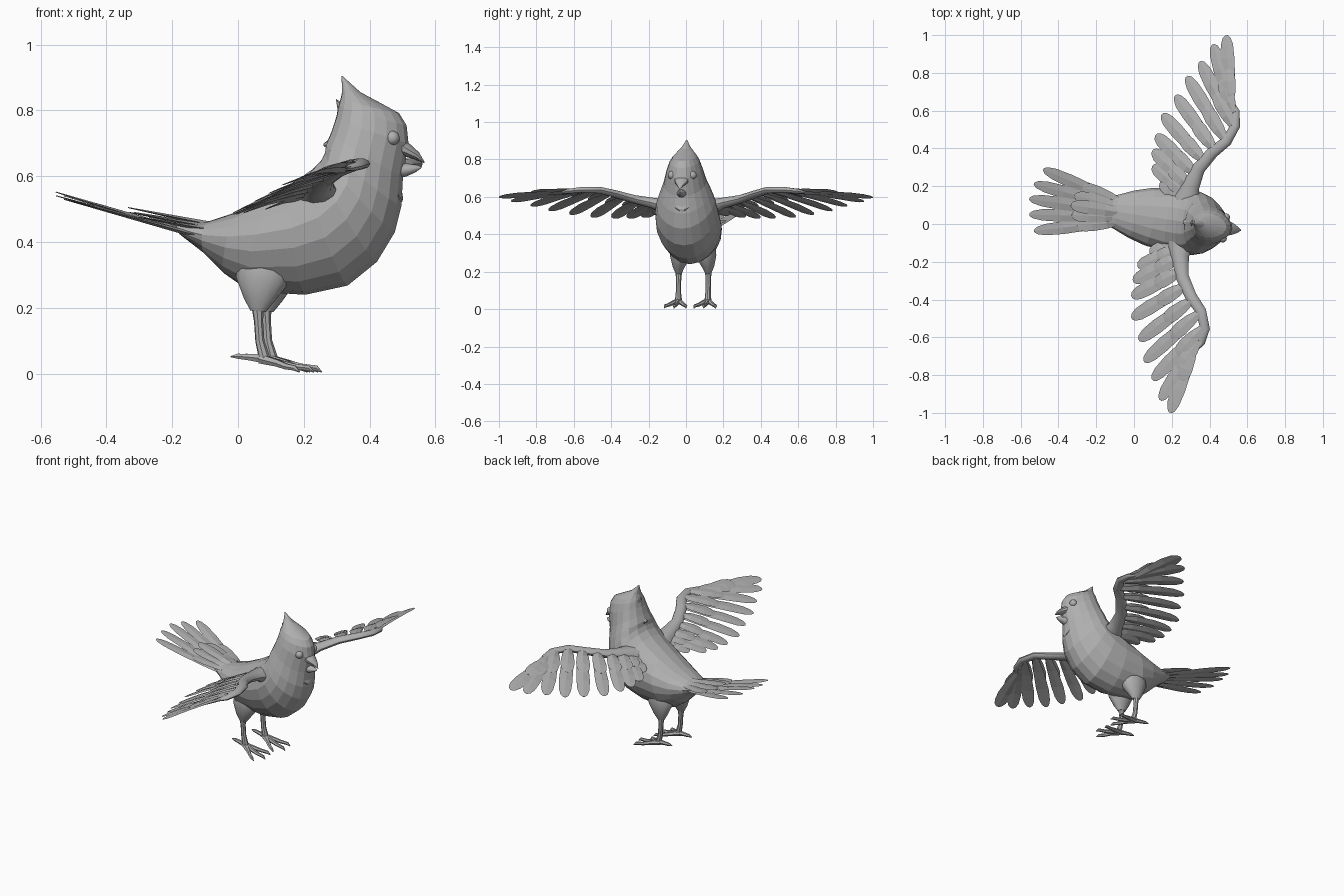
import bpy, bmesh, math
from mathutils import Vector, Matrix

cube = bpy.data.objects.get("Cube")
if cube:
    bpy.data.objects.remove(cube)

grey = bpy.data.materials.new("plain_grey")
grey.use_nodes = True
GREY = (0.43, 0.43, 0.43, 1)
grey.diffuse_color = GREY
grey.node_tree.nodes["Principled BSDF"].inputs["Base Color"].default_value = GREY

# the bird is built along +x, then turned a little about z
TURN = Matrix.Translation((0.007, 0.05, 0)) @ Matrix.Rotation(math.radians(-8.5), 4, "Z")


def make(name, lofts, smooth=None):
    """One object from a list of lofts, each a list of equal-sized rings."""
    bm = bmesh.new()
    for rings in lofts:
        rows = [[bm.verts.new(TURN @ Vector(p)) for p in ring] for ring in rings]
        n = len(rows[0])
        for a, b in zip(rows, rows[1:]):
            for i in range(n):
                j = (i + 1) % n
                bm.faces.new((a[i], a[j], b[j], b[i]))
        bm.faces.new(rows[0][::-1])
        bm.faces.new(rows[-1])
    bmesh.ops.recalc_face_normals(bm, faces=bm.faces)
    mesh = bpy.data.meshes.new(name)
    bm.to_mesh(mesh)
    bm.free()
    mesh.materials.append(grey)
    ob = bpy.data.objects.new(name, mesh)
    bpy.context.collection.objects.link(ob)
    if smooth:
        bpy.ops.object.select_all(action="DESELECT")
        ob.select_set(True)
        bpy.context.view_layer.objects.active = ob
        bpy.ops.object.shade_smooth_by_angle(angle=math.radians(smooth))


def slices(sections, n=16, pinch=0.0):
    """Egg-shaped rings; each section is top x, top z, bottom x, bottom z, half width."""
    rings = []
    for tx, tz, bx, bz, w in sections:
        ring = []
        for i in range(n):
            a = 2 * math.pi * i / n
            c = (1 + math.cos(a)) / 2
            y = w * math.sin(a) * (1 + pinch * (c - .5))
            ring.append((bx + (tx - bx) * c, y, bz + (tz - bz) * c))
        rings.append(ring)
    return rings


def tube(points, radii, n=8, flat=1.0):
    """Tapered tube along a path, with an optional second-axis scale."""
    pts = [Vector(p) for p in points]
    rings = []
    for i, p in enumerate(pts):
        d = (pts[min(i + 1, len(pts) - 1)] - pts[max(i - 1, 0)]).normalized()
        ref = Vector((1, 0, 0)) if abs(d.z) > 0.7 else Vector((0, 0, 1))
        side = d.cross(ref).normalized()
        up = side.cross(d)
        rings.append([p + radii[i] * (side * math.cos(2 * math.pi * k / n)
                      + up * flat * math.sin(2 * math.pi * k / n)) for k in range(n)])
    return rings


def feather(root, tip, width, bow=0.0, slope=0.0, thick=0.007):
    """Thin ridged blade with a blunt tip; slope tilts its face backward."""
    root, tip = Vector(root), Vector(tip)
    d = tip - root
    side = d.cross(Vector((-slope, 0, 1))).normalized()
    up = side.cross(d).normalized()
    rings = []
    for t, w in ((0, .5), (.3, .85), (.65, 1), (.86, .88), (.96, .58), (1, .2)):
        c = root + d * t + up * bow * math.sin(math.pi * t)
        h = thick * (1.2 - t)
        rings.append([c + side * width * w / 2, c + up * h,
                      c - side * width * w / 2, c - up * h])
    return rings


def along(path, t):
    f = t * (len(path) - 1)
    i = min(int(f), len(path) - 2)
    return Vector(path[i]).lerp(Vector(path[i + 1]), f - i)


# body, neck, head and crest in one skin
make("body", [slices([
    (-.19, .457, -.18, .42, .065), (-.10, .462, -.11, .365, .09),
    (0, .495, -.05, .305, .125), (.10, .545, .03, .25, .152),
    (.17, .585, .2, .24, .168), (.22, .62, .33, .268, .172),
    (.25, .65, .42, .34, .168), (.262, .675, .475, .43, .155),
    (.265, .70, .495, .51, .138), (.28, .735, .5, .60, .115),
    (.295, .78, .517, .70, .096), (.302, .815, .511, .755, .08),
    (.308, .835, .488, .792, .064), (.312, .852, .44, .818, .046),
    (.312, .88, .37, .855, .02), (.311, .905, .316, .903, .003)], 18, .3)])

# loose feather tufts on crest, nape and breast
make("tufts", [
    slices([(.34, .80, .34, .74, .03), (.31, .825, .305, .77, .022),
            (.294, .835, .296, .825, .004)], 8),
    slices([(.33, .75, .33, .67, .06), (.28, .718, .285, .675, .035),
            (.256, .70, .258, .69, .008)], 8),
    slices([(.46, .60, .45, .53, .06), (.492, .565, .488, .525, .04),
            (.50, .535, .496, .522, .012)], 8)])

# beak, slightly open
make("upper_beak", [slices([
    (.485, .73, .475, .66, .044), (.525, .695, .505, .66, .034),
    (.55, .672, .54, .65, .018), (.567, .642, .564, .64, .002)], 10)], 40)
make("lower_beak", [slices([
    (.465, .645, .465, .59, .03), (.52, .638, .512, .60, .022),
    (.546, .634, .54, .613, .012), (.557, .628, .556, .625, .002)], 10)], 40)

# tail: long fan below, short coverts above
tail = []
for i in range(5):
    k = (i - 2) / 2
    tail.append(feather((-.09, .05 * k, .41), (-.567 + .05 * k * k, .165 * k, .552 - .022 * abs(k)),
                        .068))
    tail.append(feather((-.08, .05 * k, .452 - .015 * abs(k)),
                        (-.345 + .05 * k * k, .105 * k, .505 - .03 * abs(k)), .072))
make("tail_feathers", tail)

ARM = [(.25, .04, .52), (.262, .12, .545), (.268, .19, .567), (.295, .29, .588),
       (.355, .385, .617), (.42, .455, .636), (.455, .545, .638), (.445, .62, .63),
       (.42, .665, .622)]
TIPS = [(.337, 1.01, .597), (.275, .952, .575), (.219, .852, .55), (.161, .763, .525),
        (.117, .655, .505), (.062, .546, .49), (.045, .433, .485), (.041, .35, .485),
        (.053, .27, .49), (.106, .19, .50)]

for s, side_name in ((1, "far"), (-1, "near")):
    flip = lambda p: (p[0], s * p[1], p[2])

    # wing arm
    make(side_name + "_wing_arm",
         [tube([flip(p) for p in ARM],
               [.09, .07, .046, .035, .031, .028, .025, .02, .008], 10, .65)], 40)

    # flight feathers swept outward, with a row of coverts on top
    blades, coverts = [], []
    for i, tip in enumerate(TIPS):
        root = along(ARM, .12 + .85 * (1 - i / 9) ** 1.2) - Vector((.012, 0, .006))
        blades.append(feather(flip(root), flip(tip), .078, .008, .35))
        lift = Vector((-.004, 0, .012))
        end = root.lerp(Vector(tip), .5) + lift
        coverts.append(feather(flip(root + lift), flip(end), .08, .006, .35))
    make(side_name + "_flight_feathers", blades)
    make(side_name + "_wing_coverts", coverts)

    # leg: thigh blending into the belly, shank and four toes
    y = s * .08
    make(side_name + "_thigh", [tube(
        [(.11, y * .5, .43), (.09, y * .8, .345), (.075, y * .9, .28),
         (.07, y, .225), (.066, y, .19)], [.03, .058, .053, .032, .016], 14, 1.5)], 40)
    foot = [tube([(.064, y, .23), (.068, y, .16), (.072, y, .10), (.088, y, .04)],
                 [.022, .014, .014, .018])]
    for reach, spread in ((.222, 0), (.202, .058), (.187, -.055)):
        ends = [(.075, 0, .045), (.13, .45, .032), ((.13 + reach) / 2, .75, .022),
                (reach, 1, .017), (reach + .016, 1.06, .005)]
        foot.append(tube([(a, y + b * spread, c) for a, b, c in ends],
                         [.016, .012, .01, .009, .002], 6))
    foot.append(tube([(.09, y, .045), (.04, y, .05), (.005, y, .053), (-.018, y, .052)],
                     [.016, .011, .009, .002], 6))
    make(side_name + "_leg", foot, 40)

    # eye
    bpy.ops.mesh.primitive_uv_sphere_add(segments=16, ring_count=10, radius=.022)
    eye = bpy.context.object
    eye.name = side_name + "_eye"
    eye.data.transform(TURN @ Matrix.Translation((.476, s * .056, .716)))
    eye.data.materials.append(grey)
    bpy.ops.object.shade_smooth()
